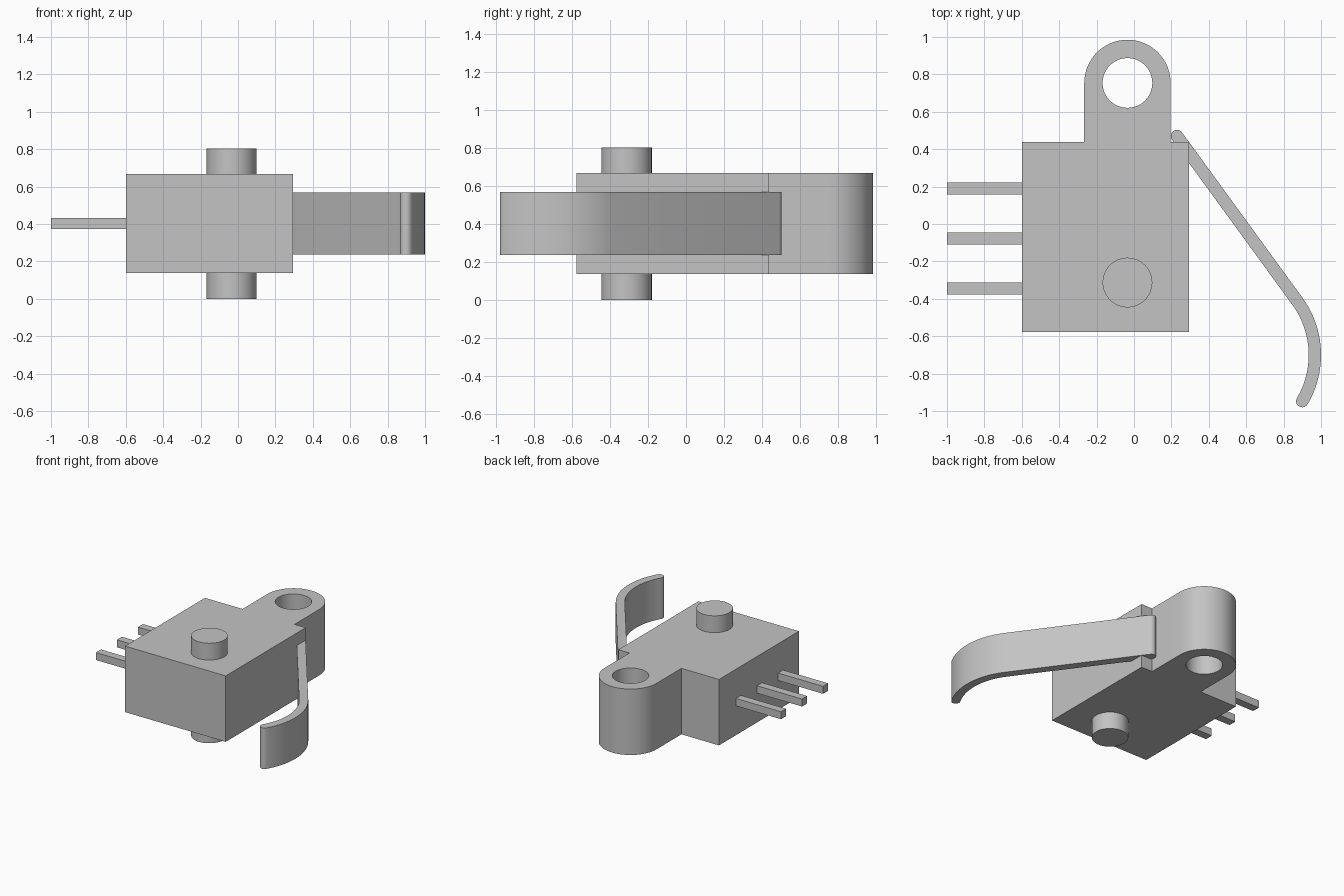
import bpy
import bmesh
from math import cos, sin, radians, pi
from mathutils import Vector

if "Cube" in bpy.data.objects:
    bpy.data.objects.remove(bpy.data.objects["Cube"], do_unlink=True)

grey = bpy.data.materials.new("plain grey")
grey.use_nodes = True
GREY = (0.55, 0.55, 0.55, 1)
grey.diffuse_color = GREY
grey.node_tree.nodes["Principled BSDF"].inputs["Base Color"].default_value = GREY


def arc(cx, cy, r, start, end, steps):
    """Points along a circular arc, angles in degrees."""
    angles = [radians(start + (end - start) * i / steps) for i in range(steps + 1)]
    return [Vector((cx + r * cos(a), cy + r * sin(a))) for a in angles]


def prism(name, outline, z0, z1):
    """Extrude a closed xy outline from z0 to z1."""
    bm = bmesh.new()
    face = bm.faces.new([bm.verts.new((x, y, z0)) for x, y in outline])
    top = bmesh.ops.extrude_face_region(bm, geom=[face])["geom"]
    bmesh.ops.translate(bm, vec=(0, 0, z1 - z0),
                        verts=[v for v in top if isinstance(v, bmesh.types.BMVert)])
    bmesh.ops.recalc_face_normals(bm, faces=bm.faces)
    mesh = bpy.data.meshes.new(name)
    bm.to_mesh(mesh)
    bm.free()
    mesh.materials.append(grey)
    obj = bpy.data.objects.new(name, mesh)
    bpy.context.collection.objects.link(obj)
    return obj


def smooth(obj):
    bpy.ops.object.select_all(action="DESELECT")
    obj.select_set(True)
    bpy.context.view_layer.objects.active = obj
    bpy.ops.object.shade_smooth_by_angle(angle=radians(30))


def circle(cx, cy, r):
    return arc(cx, cy, r, 0, 360, 48)[:-1]


AXIS_X = -0.035
TAB_Y, TAB_R, HOLE_R = 0.754, 0.231, 0.133
LEFT, RIGHT, FRONT, BACK = -0.6, 0.295, -0.577, 0.438

# Housing with a rounded mounting tab at the back
outline = [(LEFT, FRONT), (RIGHT, FRONT), (RIGHT, BACK), (AXIS_X + TAB_R, BACK)]
outline += arc(AXIS_X, TAB_Y, TAB_R, 0, 180, 32)
outline += [(AXIS_X - TAB_R, BACK), (LEFT, BACK)]
housing = prism("housing", outline, 0.138, 0.668)

# Mounting hole through the tab
cutter = prism("hole_cutter", circle(AXIS_X, TAB_Y, HOLE_R), 0, 0.8)
cut = housing.modifiers.new("mounting_hole", "BOOLEAN")
cut.operation = "DIFFERENCE"
cut.solver = "EXACT"
cut.object = cutter
bpy.ops.object.select_all(action="DESELECT")
housing.select_set(True)
bpy.context.view_layer.objects.active = housing
bpy.ops.object.modifier_apply(modifier=cut.name)
bpy.data.objects.remove(cutter, do_unlink=True)
smooth(housing)

# Locating posts above and below the housing
for name, z0, z1 in (("upper_post", 0.66, 0.803), ("lower_post", 0, 0.145)):
    smooth(prism(name, circle(AXIS_X, -0.313, HOLE_R), z0, z1))

# Three terminal pins
for i in range(3):
    y, half = 0.19 - 0.267 * i, 0.032
    prism(f"terminal_pin_{i + 1}",
          [(-1, y - half), (LEFT + 0.01, y - half), (LEFT + 0.01, y + half), (-1, y + half)],
          0.373, 0.433)

# Curved lever: straight arm, bent tip and rounded ends
HALF = 0.033
path = [Vector((0.23, 0.47))] + arc(0.48, -0.70, 0.487, 36.1, -30.5, 20)
left_side, right_side = [], []
for i, p in enumerate(path):
    if i < 2:
        t = (path[1] - path[0]).normalized()
    else:
        a = radians(36.1 - 66.6 * (i - 1) / 20)
        t = Vector((sin(a), -cos(a)))
    n = Vector((-t.y, t.x)) * HALF
    left_side.append(p + n)
    right_side.append(p - n)


def cap(centre, first):
    """Half circle of points turning clockwise from the first point."""
    d = first - centre
    return [centre + Vector((d.x * cos(a) + d.y * sin(a), d.y * cos(a) - d.x * sin(a)))
            for a in (pi * k / 10 for k in range(1, 10))]


lever = prism("lever", left_side + cap(path[-1], left_side[-1])
              + right_side[::-1] + cap(path[0], right_side[0]), 0.238, 0.568)
smooth(lever)
